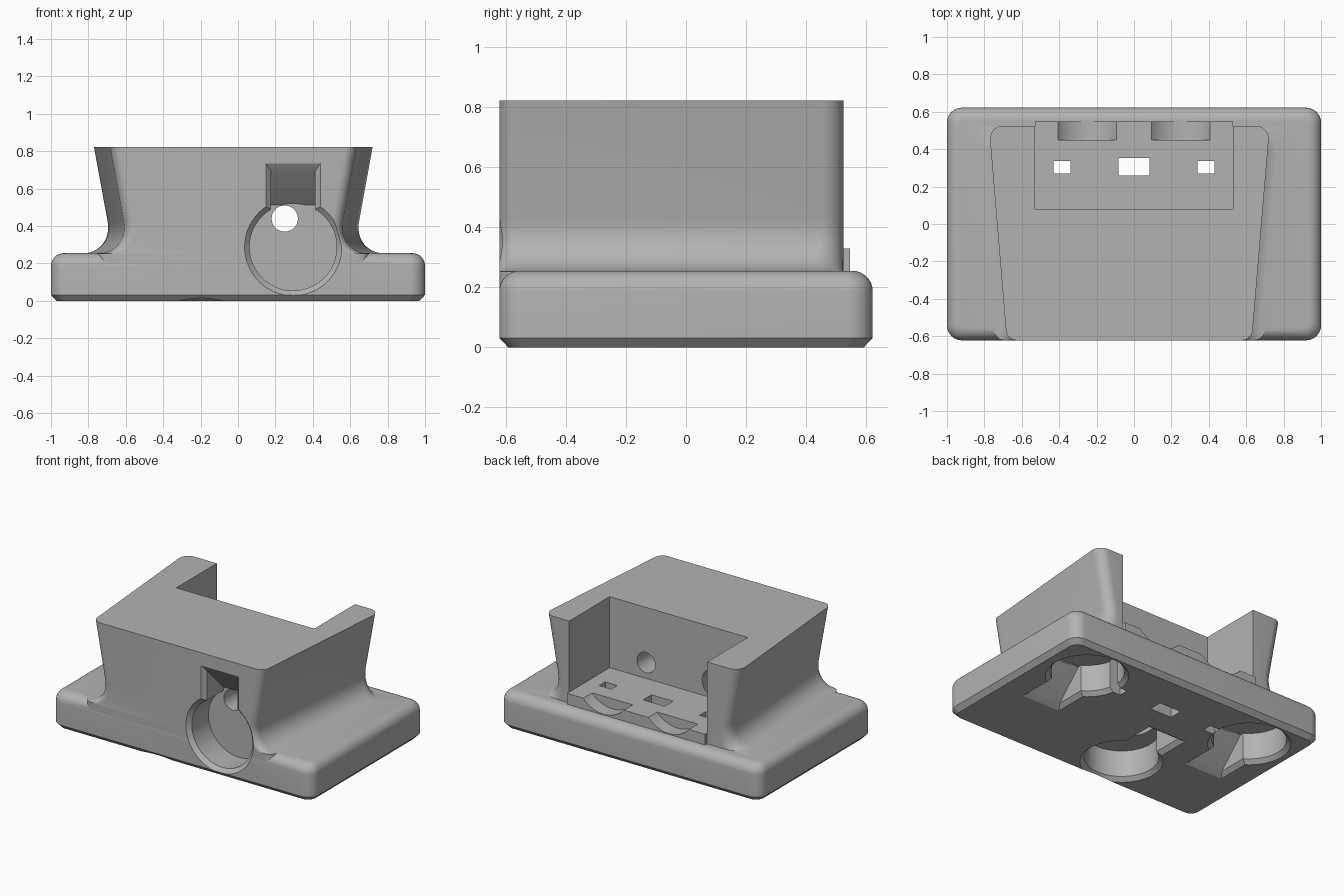
import bpy
import bmesh
from math import sqrt, sin, cos, pi, radians
from mathutils import Matrix, Vector

if "Cube" in bpy.data.objects:
    bpy.data.objects.remove(bpy.data.objects["Cube"], do_unlink=True)

grey = bpy.data.materials.new("light grey plastic")
grey.use_nodes = True
grey.diffuse_color = (0.45, 0.45, 0.45, 1)
grey.node_tree.nodes["Principled BSDF"].inputs["Base Color"].default_value = grey.diffuse_color


def finish(name, bm):
    bmesh.ops.recalc_face_normals(bm, faces=bm.faces)
    mesh = bpy.data.meshes.new(name)
    bm.to_mesh(mesh)
    bm.free()
    mesh.materials.append(grey)
    obj = bpy.data.objects.new(name, mesh)
    bpy.context.collection.objects.link(obj)
    return obj


def loft(name, sections, matrix=Matrix()):
    """Skin a stack of outlines, each a pair of (points, height)."""
    bm = bmesh.new()
    rings = [[bm.verts.new(matrix @ Vector((x, y, z))) for x, y in pts]
             for pts, z in sections]
    n = len(rings[0])
    for low, high in zip(rings, rings[1:]):
        for i in range(n):
            j = (i + 1) % n
            bm.faces.new((low[i], low[j], high[j], high[i]))
    bm.faces.new(rings[0][::-1])
    bm.faces.new(rings[-1])
    return finish(name, bm)


def rounded(front, back, y0, y1, r_front, r_back, cx=0, steps=8):
    """Symmetric trapezoid outline with rounded corners."""
    pts = []
    corners = ((front, y0, r_front, 1, -1), (back, y1, r_back, 1, 1),
               (back, y1, r_back, -1, 1), (front, y0, r_front, -1, -1))
    for k, (w, y, r, sx, sy) in enumerate(corners):
        for i in range(steps + 1):
            a = (k - 1) * pi / 2 + i * pi / 2 / steps
            pts.append((cx + sx * (w - r) + r * cos(a), y - sy * r + r * sin(a)))
    return pts


def circle(r, n=64):
    return [(r * cos(2 * pi * i / n), r * sin(2 * pi * i / n)) for i in range(n)]


def rect(x0, x1, y0, y1):
    return [(x0, y0), (x1, y0), (x1, y1), (x0, y1)]


def box(name, x0, x1, y0, y1, z0, z1):
    return loft(name, [(rect(x0, x1, y0, y1), z0), (rect(x0, x1, y0, y1), z1)])


def rod(name, a, b, r):
    a, b = Vector(a), Vector(b)
    turn = (b - a).to_track_quat('Z', 'Y').to_matrix().to_4x4()
    return loft(name, [(circle(r), 0), (circle(r), (b - a).length)],
                Matrix.Translation(a) @ turn)


def combine(target, tool, operation):
    mod = target.modifiers.new("join", 'BOOLEAN')
    mod.object = tool
    mod.operation = operation
    mod.solver = 'EXACT'
    tool.hide_render = True
    bpy.context.view_layer.objects.active = target
    bpy.ops.object.modifier_apply(modifier=mod.name)
    bpy.data.objects.remove(tool, do_unlink=True)


def cut(tool):
    combine(body, tool, 'DIFFERENCE')


# Base plate: chamfered below, rounded above
def base_ring(inset):
    w = 1 - inset
    r = 0.08 - inset * 0.7
    return rounded(w, w, -0.622 + inset, 0.622 - inset, r, r)


fillet = 0.068
levels = [(base_ring(0.03), 0), (base_ring(0), 0.032)]
for i in range(9):
    a = i * pi / 16
    levels.append((base_ring(fillet * (1 - cos(a))), 0.255 - fillet + fillet * sin(a)))
body = loft("mount_body", levels)

# Flared upper block with a concave foot at the sides
foot, top = 0.17, 0.823


def block_ring(z):
    t = min(max(z - 0.253, 0), foot)
    flare = foot - sqrt(foot ** 2 - (foot - t) ** 2)
    lean = 0.183 * (top - max(z, 0.253))
    return rounded(0.66 - lean + flare, 0.745 - lean + flare, -0.622, 0.525,
                   0.06, 0.07 + 0.5 * flare, -0.025)


heights = [0.2, 0.253] + [0.253 + foot * (1 - cos(i * pi / 24)) for i in range(1, 13)] + [top]
combine(body, loft("upper_block", [(block_ring(z), z) for z in heights]), 'UNION')

# Raised tray floor and the bay open to the back
combine(body, box("tray_floor", -0.53, 0.53, 0.04, 0.547, 0.18, 0.4), 'UNION')
cut(box("bay", -0.53, 0.53, 0.08, 0.8, 0.33, 1))
for x in (-0.25, 0.25):
    cut(rod("scoop", (x, 0.45, 0.47), (x, 0.8, 0.47), 0.21))

# Round sockets with a ramped entry slot
depth, lip = 0.21, 0.027


def socket(matrix, depth):
    r, w = 0.233, 0.118
    cut(loft("socket_well", [(circle(r), -0.05), (circle(r), depth)], matrix))
    cut(loft("socket_rim", [(circle(r + 2 * lip), -lip), (circle(r), lip)], matrix))
    cut(loft("socket_ramp", [(rect(-w, w, 0.05, 0.433 + lip), -lip),
                             (rect(-w, w, 0.05, 0.225), depth - 0.001)], matrix))
    cut(loft("ramp_rim", [(rect(-w - 2 * lip, w + 2 * lip, 0.1, 0.433 + 2 * lip), -lip),
                          (rect(-w, w, 0.1, 0.433 - lip), lip)], matrix))


front = Matrix(((-1, 0, 0, 0.295), (0, 0, 1, -0.622), (0, 1, 0, 0.288), (0, 0, 0, 1)))
half_turn = Matrix.Rotation(pi, 4, 'Z')
socket(front, depth)
socket(Matrix.Translation((0.65, 0.32, 0)) @ half_turn, depth)
socket(Matrix.Translation((-0.67, 0.32, 0)) @ half_turn, depth)
socket(Matrix.Translation((-0.2, -0.36, 0)), depth)

# Wire holes through the floor and the bay wall
for x in (-0.385, 0.385):
    cut(box("wire_hole", x - 0.046, x + 0.046, 0.27, 0.336, -0.1, 0.5))
cut(box("centre_hole", -0.083, 0.083, 0.26, 0.352, -0.1, 0.5))
cut(rod("front_wire_hole", (0.25, -0.5, 0.44), (0.25, 0.2, 0.44), 0.07))
cut(rod("lower_wire_hole", (-0.25, -0.35, 0.13), (-0.25, 0.2, 0.52), 0.07))

bpy.ops.object.select_all(action='DESELECT')
body.select_set(True)
bpy.context.view_layer.objects.active = body
bpy.ops.object.shade_smooth_by_angle(angle=radians(30))
